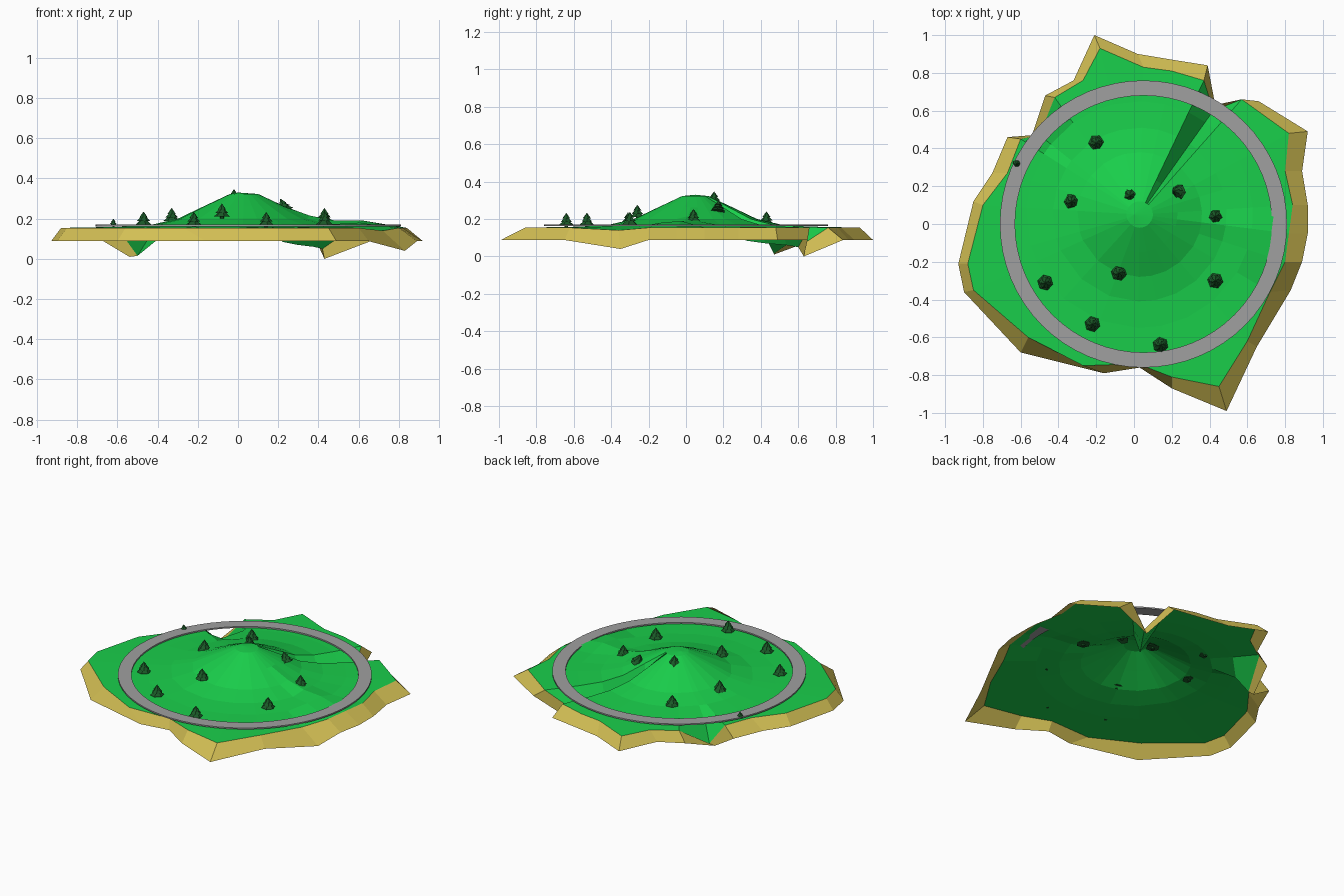
import bpy, bmesh, math
from mathutils import Vector, Matrix

if "Cube" in bpy.data.objects:
    bpy.data.objects.remove(bpy.data.objects["Cube"])


def material(name, rgb):
    m = bpy.data.materials.new(name)
    m.diffuse_color = (*rgb, 1)
    m.use_nodes = True
    m.node_tree.nodes["Principled BSDF"].inputs["Base Color"].default_value = m.diffuse_color
    return m


GRASS = material("grass", (0.01, 0.62, 0.07))
SAND = material("sand", (0.66, 0.53, 0.09))
TREE = material("tree_green", (0.01, 0.10, 0.02))
ROAD = material("road_grey", (0.35, 0.35, 0.35))


def finish(bm, name, mat):
    me = bpy.data.meshes.new(name)
    bm.to_mesh(me)
    bm.free()
    me.materials.append(mat)
    ob = bpy.data.objects.new(name, me)
    bpy.context.collection.objects.link(ob)
    return ob


# Shoreline, counter-clockwise from the back: grass edge and sand edge
grass_edge = [(-.18, .93), (-.27, .76), (-.42, .67), (-.50, .47), (-.60, .45), (-.67, .27),
              (-.80, .10), (-.88, -.21), (-.85, -.35), (-.56, -.60), (-.27, -.75), (.02, -.74),
              (.20, -.81), (.45, -.86), (.60, -.62), (.72, -.36), (.80, -.20), (.82, -.05),
              (.84, .10), (.80, .28), (.82, .48), (.57, .66), (.42, .60), (.37, .76),
              (.20, .81), (.05, .83)]
sand_edge = [(-.21, 1.0), (-.32, .76), (-.47, .68), (-.54, .47), (-.67, .46), (-.75, .27),
             (-.85, .12), (-.93, -.21), (-.90, -.36), (-.60, -.68), (-.16, -.79), (.03, -.76),
             (.20, -.87), (.49, -.99), (.65, -.65), (.83, -.35), (.89, -.20), (.92, -.05),
             (.92, .10), (.89, .28), (.92, .49), (.66, .65), (.43, .63), (.39, .84),
             (.20, .87), (.02, .90)]
grass_dip = {3: .015, 15: .14, 22: .05}
sand_dip = {3: .01, 15: .04, 22: 0.0}
N = len(grass_edge)
centre = Vector((.03, .05))
profile = [(.07, .323), (.20, .262), (.33, .20), (.46, .17), (.60, .16)]
# Local heights (spoke, ring): ravine at the back, notch on the left, low ridge on the right
local = {(22, 1): .21, (22, 2): .085, (22, 3): .07, (22, 4): .06, (3, 4): .11,
         (17, 4): .19, (16, 4): .18, (17, 3): .19, (18, 3): .185, (17, 2): .215}

# Grass: hill rings blending out to the shoreline
bm = bmesh.new()
peak = bm.verts.new((0, .05, .33))
rings = []
for j, (r, z) in enumerate(profile):
    row = []
    for i, p in enumerate(grass_edge):
        q = centre + (Vector(p) - centre).normalized() * r
        row.append(bm.verts.new((q.x, q.y, local.get((i, j), z))))
    rings.append(row)
rings.append([bm.verts.new((*p, grass_dip.get(i, .154))) for i, p in enumerate(grass_edge)])
for i in range(N):
    k = (i + 1) % N
    bm.faces.new((peak, rings[0][i], rings[0][k]))
    for a, b in zip(rings, rings[1:]):
        bm.faces.new((a[i], b[i], b[k], a[k]))
finish(bm, "grass_hill", GRASS)

# Sand: sloping beach band around the grass
bm = bmesh.new()
inner = [bm.verts.new((*p, grass_dip.get(i, .154))) for i, p in enumerate(grass_edge)]
outer = [bm.verts.new((*p, sand_dip.get(i, .088))) for i, p in enumerate(sand_edge)]
for i in range(N):
    k = (i + 1) % N
    bm.faces.new((inner[i], outer[i], outer[k], inner[k]))
finish(bm, "sand_beach", SAND)

# Ring road: thin flat annulus
bm = bmesh.new()
S = 64
section = [(.68, .162), (.76, .162), (.76, .171), (.68, .171)]
loops = [[bm.verts.new((.05 + r * math.cos(2 * math.pi * s / S), r * math.sin(2 * math.pi * s / S), z))
          for r, z in section] for s in range(S)]
for s in range(S):
    a, b = loops[s], loops[(s + 1) % S]
    for t in range(4):
        u = (t + 1) % 4
        bm.faces.new((a[t], b[t], b[u], a[u]))
bmesh.ops.recalc_face_normals(bm, faces=bm.faces)
finish(bm, "ring_road", ROAD)


# Trees: trunk and three stacked low-poly cones
def tree(n, x, y, z, s=1.0, tilt=0.0):
    bm = bmesh.new()
    parts = [(.010, .010, 0, .02), (.042, .012, .010, .036), (.033, .008, .028, .053),
             (.022, 0, .046, .076)]
    for j, (r1, r2, z0, z1) in enumerate(parts):
        m = Matrix.Translation((0, 0, (z0 + z1) / 2)) @ Matrix.Rotation(.3 * j + .3, 4, 'Z')
        bmesh.ops.create_cone(bm, cap_ends=True, segments=6 if j else 5, radius1=r1,
                              radius2=r2, depth=z1 - z0, matrix=m)
    ob = finish(bm, f"tree_{n}", TREE)
    ob.location = (x, y, z)
    ob.scale = (s, s, s)
    ob.rotation_euler = (0, tilt, n)


spots = [(-.20, .43, .165), (-.33, .12, .178), (-.02, .15, .272), (.24, .17, .23, 1, .4),
         (.43, .04, .178), (.43, -.30, .162), (-.08, -.26, .20), (-.47, -.31, .16),
         (-.22, -.53, .158), (.14, -.64, .157), (-.62, .32, .158, .55)]
for n, spot in enumerate(spots):
    tree(n, *spot)
